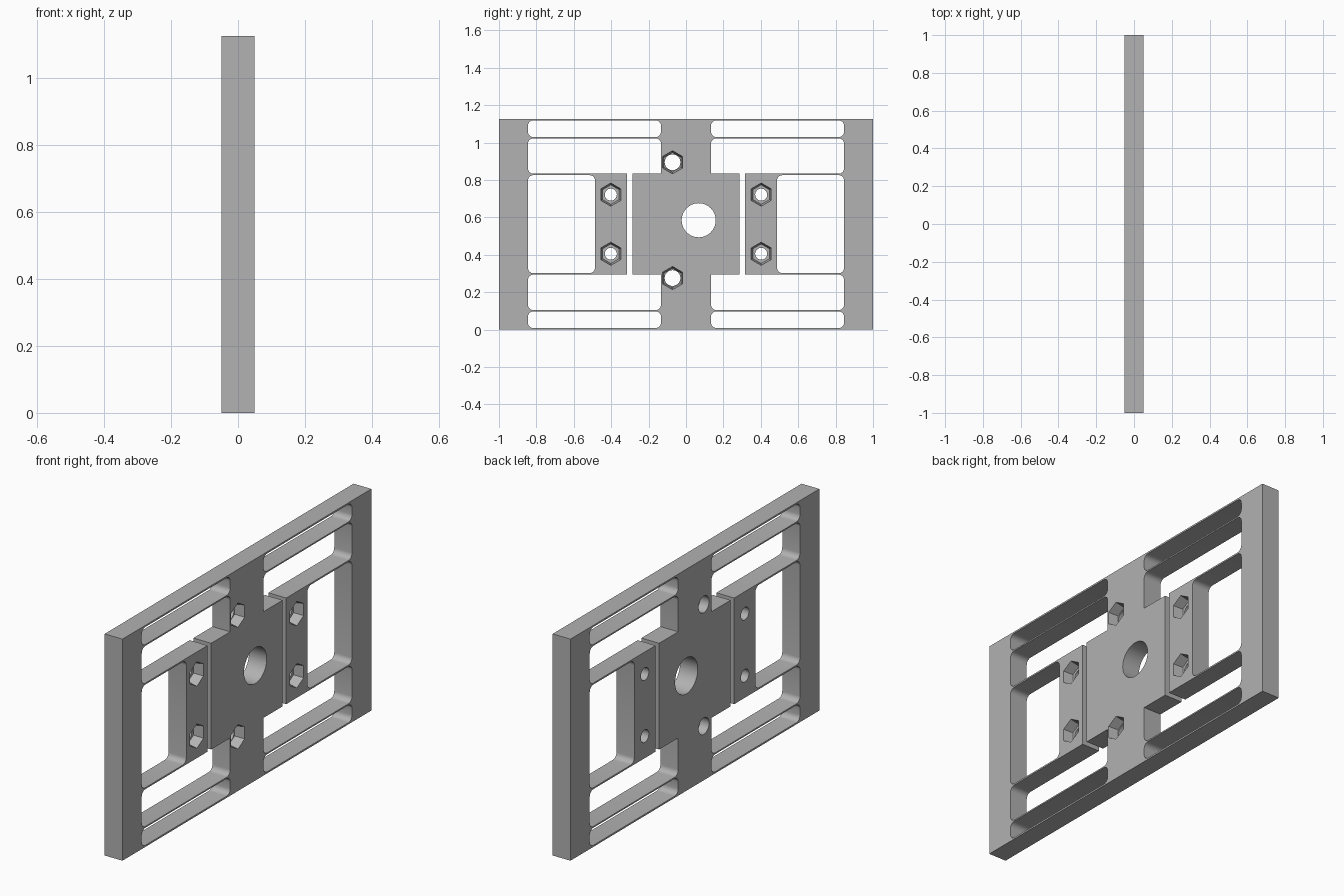
import bpy, bmesh, math
from mathutils import Matrix, Vector

cube = bpy.data.objects.get("Cube")
if cube:
    bpy.data.objects.remove(cube, do_unlink=True)

HEIGHT = 1.127
MID = HEIGHT / 2
HALF_T = 0.05
R = 0.028

# Profile plane: local x runs along y, local y along z, local z along x
STAND = Matrix.Translation((0, 0, MID)) @ Matrix(
    ((0, 0, 1, 0), (1, 0, 0, 0), (0, 1, 0, 0), (0, 0, 0, 1)))

grey = bpy.data.materials.new("machined grey")
grey.use_nodes = True
COLOR = (0.445, 0.445, 0.445, 1)
grey.diffuse_color = COLOR
grey.node_tree.nodes["Principled BSDF"].inputs["Base Color"].default_value = COLOR


def rounded(corners, steps=6):
    """Fillet each right-angled (x, y, radius) corner."""
    pts = []
    for i, (x, y, r) in enumerate(corners):
        p = Vector((x, y))
        if r == 0:
            pts.append(p)
            continue
        a = (Vector(corners[i - 1][:2]) - p).normalized() * r
        b = (Vector(corners[(i + 1) % len(corners)][:2]) - p).normalized() * r
        for k in range(steps + 1):
            t = math.pi / 2 * k / steps
            pts.append(p + a * (1 - math.sin(t)) + b * (1 - math.cos(t)))
    return pts


def rect(x0, x1, y0, y1, r=0):
    return rounded([(x0, y0, r), (x1, y0, r), (x1, y1, r), (x0, y1, r)])


def circle(x, y, r, n=40):
    return [Vector((x + r * math.cos(2 * math.pi * k / n),
                    y + r * math.sin(2 * math.pi * k / n))) for k in range(n)]


# Half of the cut-outs: outer slots, side window, and the gap around the stage
NECK, STAGE, PAD, RAIL = 0.134, 0.287, 0.316, 0.845
STEP, SLOT = 0.27, 0.459
upper = [(NECK, STEP, 0), (NECK, SLOT, R), (RAIL, SLOT, R),
         (RAIL, STEP, R), (PAD, STEP, 0)]
lower = [(x, -y, r) for x, y, r in reversed(upper)]
gap = upper + lower + [(STAGE, -STEP, 0), (STAGE, STEP, 0)]
half = [rect(NECK, RAIL, 0.466, 0.555, R),
        rect(NECK, RAIL, -0.555, -0.466, R),
        rect(0.487, RAIL, -0.262, 0.262, R),
        rounded(gap)]

# Bolt positions with hole radius
bolts = [(sx * 0.402, sy * 0.158, 0.032) for sx in (-1, 1) for sy in (-1, 1)]
bolts += [(-0.072, 0.331, 0.042), (-0.072, -0.288, 0.042)]

loops = [rect(-1, 1, -MID, MID)] + half
loops += [[Vector((-p.x, p.y)) for p in loop] for loop in half]
loops += [circle(x, y, r) for x, y, r in bolts]
loops.append(circle(0.068, 0.021, 0.091, 64))

# Plate: filled and extruded profile
curve = bpy.data.curves.new("plate_profile", 'CURVE')
curve.dimensions = '2D'
curve.fill_mode = 'BOTH'
curve.extrude = HALF_T
for loop in loops:
    spline = curve.splines.new('POLY')
    spline.points.add(len(loop) - 1)
    for point, p in zip(spline.points, loop):
        point.co = (p.x, p.y, 0, 1)
    spline.use_cyclic_u = True
profile = bpy.data.objects.new("plate_profile", curve)
bpy.context.collection.objects.link(profile)
deps = bpy.context.evaluated_depsgraph_get()
mesh = bpy.data.meshes.new_from_object(profile.evaluated_get(deps))
bpy.data.objects.remove(profile, do_unlink=True)

bm = bmesh.new()
bm.from_mesh(mesh)
bmesh.ops.remove_doubles(bm, verts=bm.verts, dist=0.00005)
bmesh.ops.transform(bm, matrix=STAND, verts=bm.verts)
bmesh.ops.recalc_face_normals(bm, faces=bm.faces)
bm.to_mesh(mesh)
bm.free()
mesh.materials.clear()
mesh.materials.append(grey)
plate = bpy.data.objects.new("flexure_plate", mesh)
bpy.context.collection.objects.link(plate)

# Tapered hexagonal nut pockets on one face
bm = bmesh.new()
for x, y, r in bolts:
    bmesh.ops.create_cone(
        bm, cap_ends=True, segments=6, radius1=0.052, radius2=0.064, depth=0.06,
        matrix=STAND @ Matrix.Translation((x, y, 0.03)))
cut_mesh = bpy.data.meshes.new("nut_pockets")
bm.to_mesh(cut_mesh)
bm.free()
cut_mesh.materials.append(grey)
cutter = bpy.data.objects.new("nut_pockets", cut_mesh)
cutter.hide_render = True
bpy.context.collection.objects.link(cutter)

mod = plate.modifiers.new("nut_pockets", 'BOOLEAN')
mod.operation = 'DIFFERENCE'
mod.solver = 'EXACT'
mod.object = cutter
bpy.context.view_layer.update()
deps = bpy.context.evaluated_depsgraph_get()
final = bpy.data.meshes.new_from_object(plate.evaluated_get(deps))
plate.modifiers.clear()
plate.data = final
bpy.data.objects.remove(cutter, do_unlink=True)

# Smooth fillets and bores, sharp edges
final.shade_smooth()
final.set_sharp_from_angle(angle=math.radians(30))
